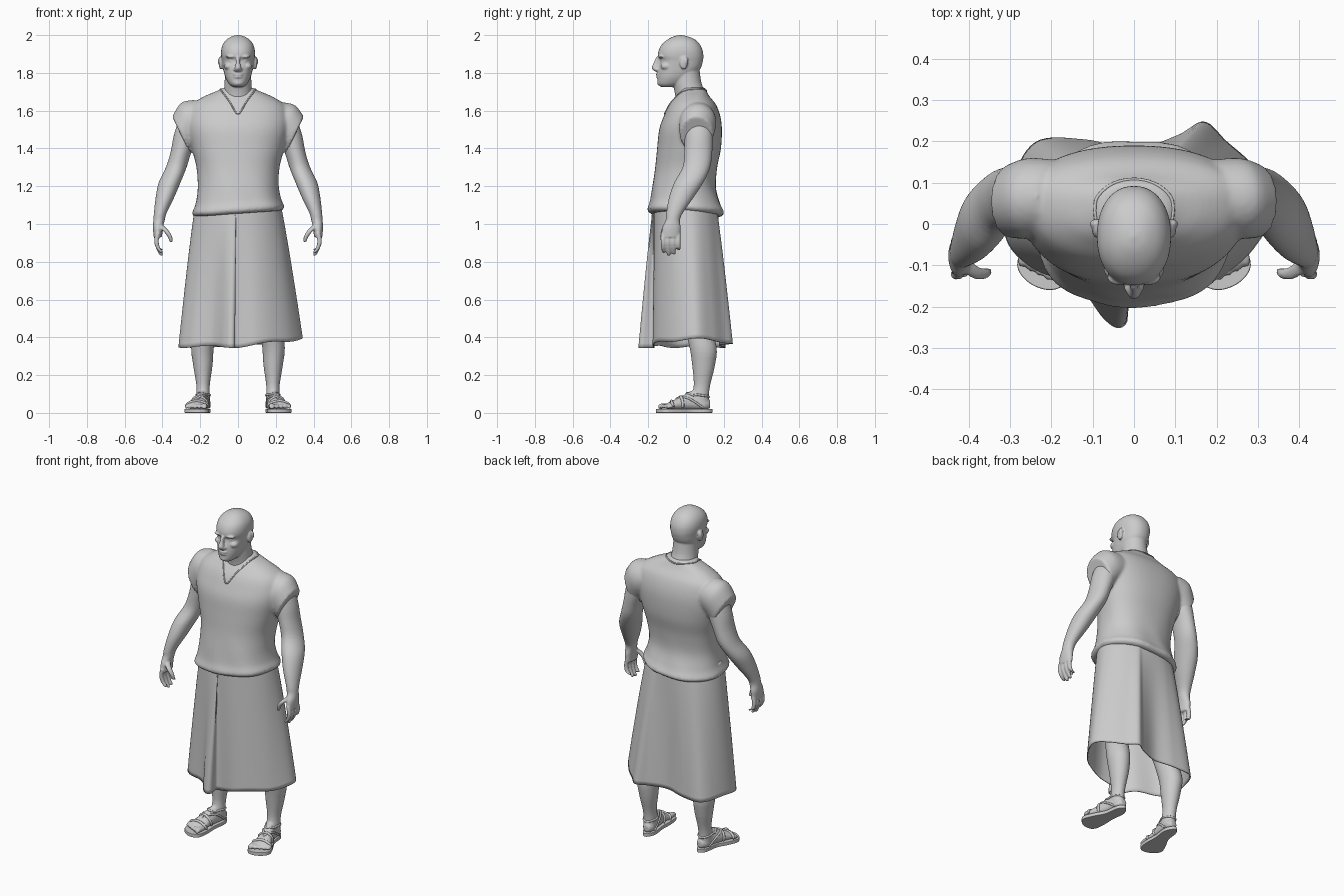
import bpy, bmesh, math
from mathutils import Vector, Matrix
from mathutils.bvhtree import BVHTree

X, Y, Z = Vector((1, 0, 0)), Vector((0, 1, 0)), Vector((0, 0, 1))


def spline(pts, steps, closed=False):
    """Catmull-Rom through tuples of any length."""
    n, out = len(pts), []
    for i in range(n if closed else n - 1):
        q = [pts[(i + k) % n] if closed else pts[min(max(i + k, 0), n - 1)] for k in (-1, 0, 1, 2)]
        for s in range(steps):
            t = s / steps
            out.append([0.5 * (2 * b + (c - a) * t + (2 * a - 5 * b + 4 * c - d) * t * t
                               + (3 * b - a - 3 * c + d) * t ** 3) for a, b, c, d in zip(*q)])
    return out if closed else out + [list(pts[-1])]


def bridge(bm, rings, cap=True):
    rows = [[bm.verts.new(p) for p in r] for r in rings]
    n = len(rows[0])
    for a, b in zip(rows, rows[1:]):
        for i in range(n):
            bm.faces.new((a[i], a[(i + 1) % n], b[(i + 1) % n], b[i]))
    if cap:
        bm.faces.new(rows[0])
        bm.faces.new(rows[-1])


def loft(bm, secs, u=X, v=Y, n=32, p=2.0, steps=4):
    """Sections: x, y, z, half width, half depth [, half depth on the + side]."""
    secs = [s if len(s) == 6 else (*s, s[4]) for s in secs]
    rings = []
    for x, y, z, w, d0, d1 in spline(secs, steps):
        ring = []
        for i in range(n):
            a = 2 * math.pi * i / n
            c, s = math.cos(a), math.sin(a)
            cu = math.copysign(abs(c) ** (2 / p), c) * max(w, .001)
            sv = math.copysign(abs(s) ** (2 / p), s) * max(d1 if s > 0 else d0, .001)
            ring.append(Vector((x, y, z)) + u * cu + v * sv)
        rings.append(ring)
    bridge(bm, rings)


def body_loft(bm, prof, **k):
    """Profile rows: z, half width, front y, widest y, back y."""
    loft(bm, [(0, m, z, w, m - f, b - m) for z, w, f, m, b in prof], **k)


def ball(bm, pos, size):
    m = Matrix.Translation(pos) @ Matrix.Diagonal((*size, 1))
    bmesh.ops.create_uvsphere(bm, u_segments=20, v_segments=12, radius=1, matrix=m)


def finish(name, bm, voxel=0, smooth=0, mirror=False):
    if mirror:
        bm.transform(Matrix.Scale(-1, 4, X))
    bmesh.ops.recalc_face_normals(bm, faces=bm.faces)
    me = bpy.data.meshes.new(name)
    bm.to_mesh(me)
    ob = bpy.data.objects.new(name, me)
    bpy.context.collection.objects.link(ob)
    for f in me.polygons:
        f.use_smooth = True
    if voxel:
        r = ob.modifiers.new("blend", 'REMESH')
        r.mode, r.voxel_size, r.use_smooth_shade = 'VOXEL', voxel, True
    if smooth:
        s = ob.modifiers.new("smooth", 'SMOOTH')
        s.factor, s.iterations = .5, smooth
    return ob


def cord(name, target, pts, radius, closed=False):
    """Round band laid onto the surface of another object."""
    tree = BVHTree.FromObject(target, bpy.context.evaluated_depsgraph_get())
    cu = bpy.data.curves.new(name, 'CURVE')
    cu.dimensions, cu.bevel_depth, cu.bevel_resolution = '3D', radius, 2
    path = [tree.find_nearest(Vector(p))[0] for p in spline(pts, 6, closed)]
    sp = cu.splines.new('POLY')
    sp.points.add(len(path) - 1)
    sp.use_cyclic_u = closed
    for q, p in zip(sp.points, path):
        q.co = (*p, 1)
    bpy.context.collection.objects.link(bpy.data.objects.new(name, cu))


# Head: skull, neck and facial features blended together
bm = bmesh.new()
body_loft(bm, [(1.725, .025, -.13, -.10, -.06), (1.74, .046, -.148, -.08, -.02), (1.77, .064, -.150, -.06, .03),
               (1.80, .074, -.150, -.04, .06), (1.83, .080, -.146, -.03, .08), (1.865, .085, -.137, -.03, .09),
               (1.89, .089, -.148, -.03, .092), (1.92, .089, -.144, -.03, .088), (1.95, .081, -.128, -.03, .074),
               (1.975, .062, -.10, -.03, .05), (1.993, .033, -.066, -.03, .01), (2.0, .005, -.035, -.03, -.025)],
          n=48, p=2.2)
loft(bm, [(0, .04, 1.58, .11, .09), (0, .025, 1.68, .08, .082), (0, .005, 1.75, .071, .076), (0, -.005, 1.84, .068, .075)])
loft(bm, [(0, -.146, 1.885, .011, .012), (0, -.155, 1.855, .011, .015), (0, -.163, 1.826, .018, .019),
          (0, -.155, 1.808, .014, .012)], n=16)
for s in (-1, 1):
    ball(bm, (s * .036, -.130, 1.886), (.030, .019, .008))     # brow
    ball(bm, (s * .034, -.119, 1.864), (.015, .013, .010))     # eye
    ball(bm, (s * .048, -.105, 1.835), (.026, .030, .020))     # cheek
    ball(bm, (s * .016, -.154, 1.818), (.009, .010, .008))     # nostril
    ball(bm, (s * .091, -.012, 1.852), (.011, .022, .034))     # ear
    ball(bm, (s * .093, 0, 1.862), (.014, .012, .024))
ball(bm, (0, -.147, 1.792), (.028, .013, .006))
ball(bm, (0, -.146, 1.779), (.024, .013, .007))
ball(bm, (0, -.136, 1.747), (.026, .016, .016))
finish("head", bm, .005, 2)

# Tunic: torso with short wide sleeves
bm = bmesh.new()
body_loft(bm, [(1.055, .228, -.185, 0, .185), (1.075, .243, -.203, 0, .203), (1.12, .226, -.190, 0, .182),
               (1.20, .214, -.178, 0, .158), (1.30, .220, -.163, .02, .165), (1.40, .245, -.153, .03, .185),
               (1.50, .270, -.142, .04, .190), (1.57, .272, -.118, .05, .182), (1.63, .25, -.09, .06, .160),
               (1.675, .18, -.055, .05, .125), (1.705, .11, -.035, .05, .108), (1.722, .078, -.03, .03, .10)],
          n=64, p=2.3)
for s in (-1, 1):
    h = .012 if s < 0 else 0
    loft(bm, [(s * .19, .065, 1.555 + h, .09, .10), (s * .255, .062, 1.532 + h, .098, .108),
              (s * .302, .055, 1.472, .088, .108)], u=Y, v=Vector((s * .43, 0, .9)))
for v in bm.verts:                                             # slanted, gently folded hem
    k = max(0, min(1, (1.3 - v.co.z) / .2))
    a = math.atan2(v.co.y, v.co.x)
    v.co.z += k * (.07 * v.co.x - .015 * math.sin(a) * (v.co.y > 0))
    v.co.xy *= 1 + k * .012 * math.sin(7 * a + 12 * v.co.z)
tunic = finish("tunic", bm, .009, 3)
cord("tunic_collar", tunic, [(-.09, .07, 1.72), (-.085, -.01, 1.70), (-.045, -.08, 1.65), (0, -.13, 1.59),
                             (.045, -.08, 1.65), (.085, -.01, 1.70), (.09, .07, 1.72), (0, .12, 1.71)], .004, True)

# Skirt: waist ellipse blended into a folded hem outline
hem = spline([(-.015, -.175), (.10, -.175), (.20, -.135), (.29, -.06), (.343, .05), (.29, .14), (.225, .20),
              (.17, .248), (.105, .215), (0, .182), (-.12, .205), (-.24, .198), (-.30, .09), (-.312, -.03),
              (-.25, -.105), (-.135, -.155), (-.075, -.228), (-.04, -.252), (-.016, -.235)], 8, True)
bm, rings = bmesh.new(), []
for j in range(33):
    t = j / 32
    ring = []
    for x, y in hem:
        a = math.atan2(y / .22, x / .32)
        low = .35 + .04 * max(0, x / .34) + .006 * math.sin(5 * a)
        k = t ** .85
        ring.append(((1 - k) * .222 * math.cos(a) + k * x, (1 - k) * .170 * math.sin(a) + k * y,
                     1.12 + (low - 1.12) * t))
    rings.append(ring)
bridge(bm, rings, cap=False)
skirt = finish("skirt", bm)
sol = skirt.modifiers.new("thickness", 'SOLIDIFY')
sol.thickness, sol.offset = .006, -1

# Arms, legs and sandals, once per side
outline = spline([(.178, .14), (.213, .11), (.226, .03), (.262, -.04), (.283, -.10), (.255, -.142), (.205, -.16),
                  (.165, -.142), (.153, -.08), (.155, 0), (.147, .09)], 5, True)
for side, mir in (("left", False), ("right", True)):
    s = -1 if mir else 1
    bm = bmesh.new()
    loft(bm, [(.25, .07, 1.56, .06, .07), (.275, .068, 1.47, .065, .075), (.302, .065, 1.38, .055, .074),
              (.327, .055, 1.30, .055, .073), (.362, .015, 1.22, .058, .077), (.387, -.025, 1.14, .049, .065),
              (.411, -.06, 1.06, .034, .044), (.418, -.07, 1.02, .030, .038), (.424, -.077, .98, .026, .049),
              (.424, -.082, .93, .022, .050)])
    for i in range(4):                                         # fingers
        y, tip = -.122 + .027 * i, (.846, .832, .838, .860)[i]
        loft(bm, [(.424, y, .95, .013, .013), (.432, y, .91, .0125, .0125), (.424, y + .002, .875, .0115, .0115),
                  (.406, y + .004, tip + .005, .010, .010), (.402, y + .004, tip, .004, .004)], n=12)
    loft(bm, [(.418, -.09, 1.0, .016, .018), (.385, -.117, .968, .016, .016), (.362, -.12, .935, .013, .013),
              (.353, -.115, .905, .009, .009)], n=12)          # thumb
    finish(side + "_arm", bm, .0055, 2, mir)

    bm = bmesh.new()
    loft(bm, [(.12, 0, .95, .09, .10), (.14, .02, .70, .085, .09), (.17, .05, .50, .060, .07),
              (.188, .09, .35, .060, .072), (.186, .093, .25, .051, .06), (.185, .085, .15, .036, .044),
              (.185, .075, .09, .036, .046), (.185, .075, .03, .035, .05)])
    loft(bm, [(.18, .128, .045, .018, .02, .02), (.183, .10, .045, .034, .03, .04), (.19, .04, .05, .037, .035, .068),
              (.204, -.02, .045, .042, .03, .045), (.215, -.07, .038, .052, .022, .028),
              (.222, -.10, .033, .050, .016, .018)], v=Z)
    for i in range(5):                                         # toes
        x, tip, r = .178 + .022 * i + (.004 if i else 0), -.147 + .011 * i, .015 if i == 0 else .0115
        loft(bm, [(x - .003, -.07, .036, r, r), (x, tip + .022, .036, r, r), (x + .001, tip + .004, .032, r * .85, r * .8),
                  (x + .001, tip, .03, r * .4, r * .4)], v=Z, n=12)
    leg = finish(side + "_leg", bm, .006, 2, mir)

    bm = bmesh.new()
    bridge(bm, [[(x, y, z) for x, y in outline] for z in (0, .021)])
    sole = finish(side + "_sandal_sole", bm, mirror=mir)
    bv = sole.modifiers.new("rounded_edge", 'BEVEL')
    bv.width, bv.segments = .003, 2
    for f in sole.data.polygons:
        f.use_smooth = False
    for nm, pts, r, closed in (
            ("toe_strap", [(.15, -.075, .02), (.17, -.085, .06), (.215, -.085, .08), (.26, -.075, .06), (.28, -.06, .02)], .008, False),
            ("instep_strap", [(.15, -.02, .02), (.165, -.03, .06), (.205, -.035, .1), (.24, -.02, .07), (.26, -.01, .02)], .008, False),
            ("outer_strap", [(.205, -.06, .09), (.235, .01, .08), (.235, .06, .05), (.225, .09, .02)], .006, False),
            ("inner_strap", [(.2, -.04, .09), (.155, .02, .08), (.14, .06, .05), (.14, .09, .02)], .006, False),
            ("ankle_strap", [(.19, 0, .105), (.24, .07, .095), (.185, .15, .085), (.13, .07, .095)], .006, True)):
        cord(side + "_sandal_" + nm, leg, [(s * x, y, z) for x, y, z in pts], r, closed)
